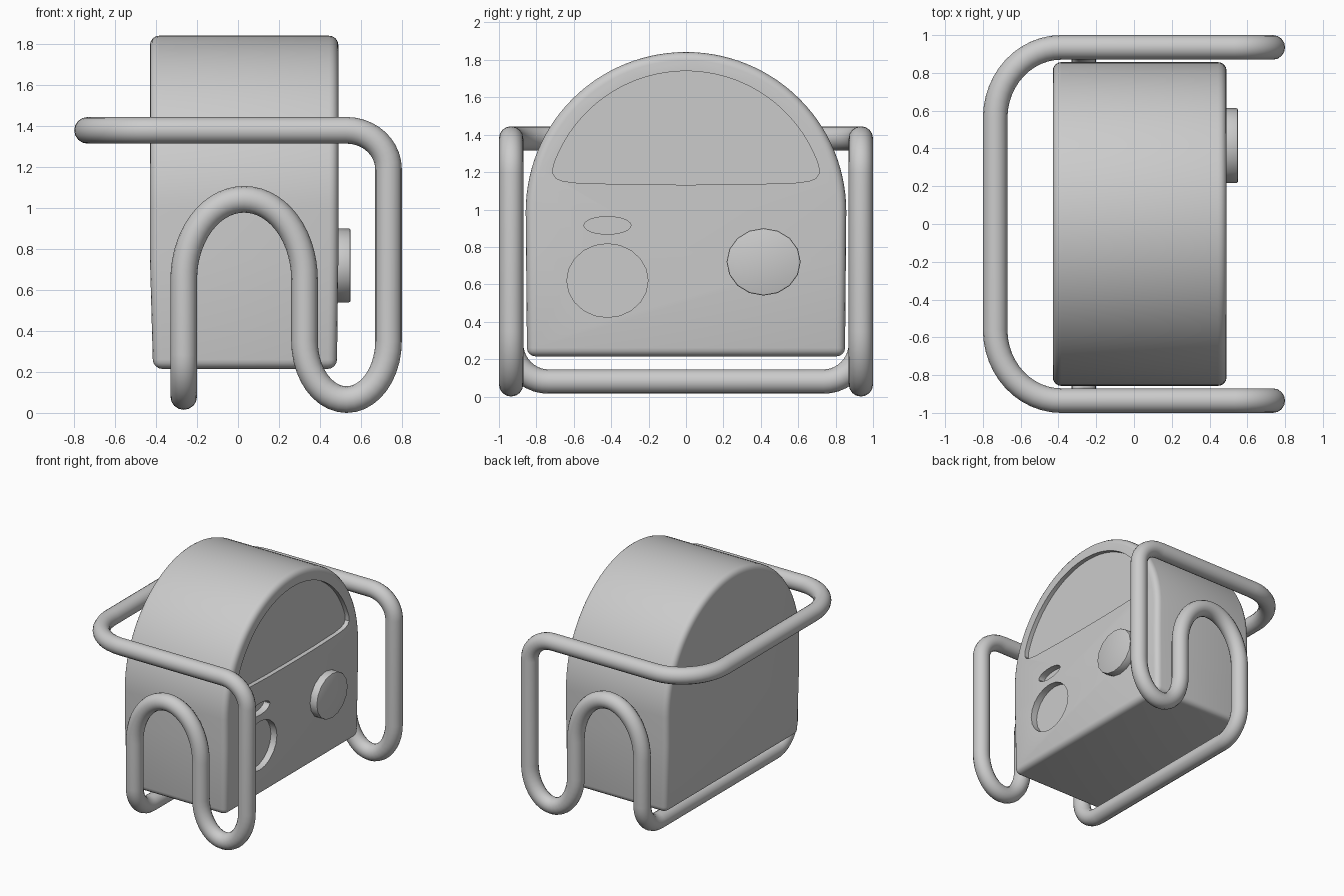
import bpy, bmesh
from math import sin, cos, pi, radians

if "Cube" in bpy.data.objects:
    bpy.data.objects.remove(bpy.data.objects["Cube"])


def prism(name, outline, x0, x1):
    """Extrude a (y, z) outline along x."""
    bm = bmesh.new()
    face = bm.faces.new([bm.verts.new((x0, y, z)) for y, z in outline])
    ext = bmesh.ops.extrude_face_region(bm, geom=[face])["geom"]
    verts = [v for v in ext if isinstance(v, bmesh.types.BMVert)]
    bmesh.ops.translate(bm, verts=verts, vec=(x1 - x0, 0, 0))
    bmesh.ops.recalc_face_normals(bm, faces=bm.faces)
    mesh = bpy.data.meshes.new(name)
    bm.to_mesh(mesh)
    bm.free()
    ob = bpy.data.objects.new(name, mesh)
    bpy.context.collection.objects.link(ob)
    return ob


def arc(cx, cy, rx, ry, a0, a1, n):
    """Points on an elliptical arc, angles in degrees."""
    return [(cx + rx * cos(radians(a0 + (a1 - a0) * i / n)),
             cy + ry * sin(radians(a0 + (a1 - a0) * i / n))) for i in range(n + 1)]


def ellipse(cy, cz, ry, rz, n):
    return arc(cy, cz, ry, rz, 0, 360, n)[:-1]


def smooth(ob, angle=35):
    bpy.ops.object.select_all(action='DESELECT')
    ob.select_set(True)
    bpy.context.view_layer.objects.active = ob
    bpy.ops.object.shade_smooth_by_angle(angle=radians(angle))


def apply_modifiers(ob):
    dg = bpy.context.evaluated_depsgraph_get()
    mesh = bpy.data.meshes.new_from_object(ob.evaluated_get(dg))
    ob.modifiers.clear()
    ob.data = mesh


# Domed body, slightly narrowed at the bottom
dome = arc(0, 0.99, 0.857, 0.852, 0, 180, 56)
body = prism("body", [(-0.85, 0.215), (0.85, 0.215)] + dome, -0.43, 0.49)
bm = bmesh.new()
bm.from_mesh(body.data)
bmesh.ops.bisect_plane(bm, geom=bm.verts[:] + bm.edges[:] + bm.faces[:],
                       plane_co=(0, 0, 0.75), plane_no=(0, 0, 1))
for v in bm.verts:
    if v.co.z < 0.3:
        v.co.x = -0.415 if v.co.x < 0 else 0.483
bm.to_mesh(body.data)
bm.free()
bev = body.modifiers.new("round_edges", 'BEVEL')
bev.width, bev.segments = 0.045, 4
bev.limit_method, bev.angle_limit = 'ANGLE', radians(40)
apply_modifiers(body)

# Recesses in the face: upper panel, round socket, oval slot
half = arc(0, 0.99, 0.75, 0.75, 90, 19, 24)
half += [(0.712, 1.192), (0.695, 1.167), (0.66, 1.152), (0.58, 1.142), (0.3, 1.134)]
panel = half + [(0, 1.132)] + [(-y, z) for y, z in reversed(half[1:])]
cutters = [
    prism("panel_cutter", panel, 0.455, 0.7),
    prism("socket_cutter", ellipse(-0.42, 0.62, 0.217, 0.197, 20), 0.435, 0.7),
    prism("slot_cutter", ellipse(-0.42, 0.915, 0.126, 0.047, 24), 0.435, 0.7),
]
for c in cutters:
    m = body.modifiers.new("cut", 'BOOLEAN')
    m.operation, m.solver, m.object = 'DIFFERENCE', 'EXACT', c
apply_modifiers(body)
for c in cutters:
    bpy.data.objects.remove(c)
smooth(body)

# Raised round knob
knob = prism("knob", ellipse(0.415, 0.72, 0.198, 0.18, 16), 0.44, 0.55)
bev = knob.modifiers.new("round_edges", 'BEVEL')
bev.width, bev.segments = 0.008, 2
bev.limit_method, bev.angle_limit = 'ANGLE', radians(40)
apply_modifiers(knob)
smooth(knob)

# Bent tube frame: one side from back rail to bottom bar, then mirrored
S = -0.935
side = [(x, y, 1.38) for x, y in arc(-0.385, -0.56, 0.35, 0.375, 180, 270, 12)]
outline = arc(0.53, 1.19, 0.205, 0.19, 90, 0, 10)           # top corner
outline += arc(0.53, 0.35, 0.205, 0.285, 0, -180, 20)       # foot bend
outline += arc(0.03, 0.65, 0.295, 0.393, 0, 180, 28)        # arch
side += [(x, S, z) for x, z in outline]
side += [(-0.265, y, z) for y, z in arc(-0.735, 0.285, 0.2, 0.205, 180, 270, 10)]
loop = side + [(x, -y, z) for x, y, z in reversed(side)]

curve = bpy.data.curves.new("tube_frame", 'CURVE')
curve.dimensions = '3D'
curve.bevel_depth, curve.bevel_resolution = 0.065, 6
spline = curve.splines.new('POLY')
spline.points.add(len(loop) - 1)
for p, co in zip(spline.points, loop):
    p.co = (*co, 1)
spline.use_cyclic_u = True
tube = bpy.data.objects.new("tube_frame", curve)
bpy.context.collection.objects.link(tube)
bpy.ops.object.select_all(action='DESELECT')
tube.select_set(True)
bpy.context.view_layer.objects.active = tube
bpy.ops.object.convert(target='MESH')
smooth(bpy.context.view_layer.objects.active, 40)
